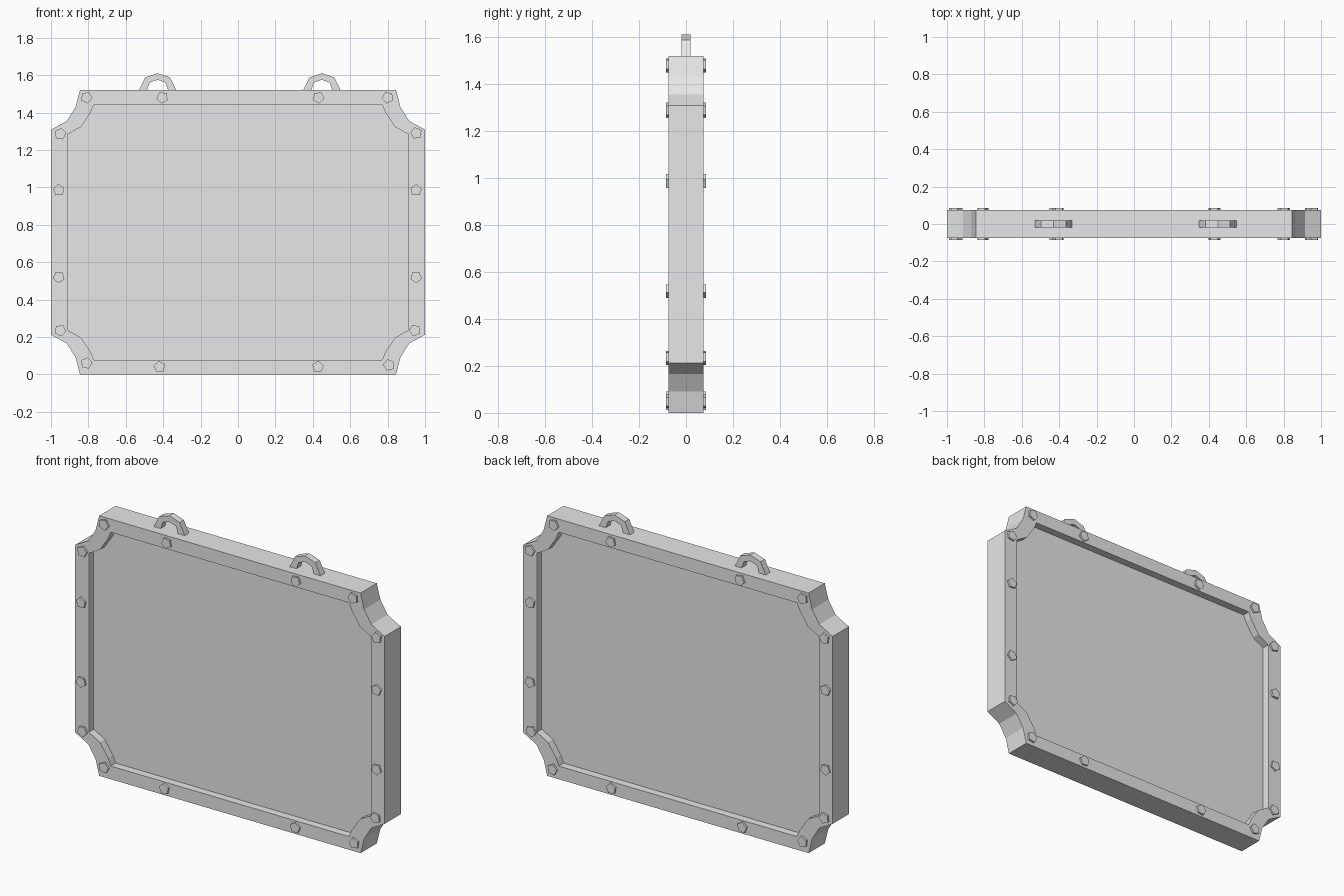
import bpy, bmesh, math

cube = bpy.data.objects.get("Cube")
if cube:
    bpy.data.objects.remove(cube, do_unlink=True)

grey = bpy.data.materials.new("light_grey")
grey.use_nodes = True
grey.diffuse_color = (0.8, 0.8, 0.8, 1)
grey.node_tree.nodes["Principled BSDF"].inputs["Base Color"].default_value = (0.8, 0.8, 0.8, 1)

HALF = 0.075      # half depth of the frame
PANEL = 0.03      # half depth of the recessed panel
MID = 0.76        # height of the centre


def finish(name, bm):
    bmesh.ops.recalc_face_normals(bm, faces=bm.faces)
    mesh = bpy.data.meshes.new(name)
    bm.to_mesh(mesh)
    bm.free()
    mesh.materials.append(grey)
    obj = bpy.data.objects.new(name, mesh)
    bpy.context.collection.objects.link(obj)
    return obj


def loop(bm, points, y):
    return [bm.verts.new((x, y, z)) for x, z in points]


def bridge(bm, a, b):
    n = len(a)
    for i in range(n):
        j = (i + 1) % n
        bm.faces.new((a[i], a[j], b[j], b[i]))


def prism(name, points, half):
    bm = bmesh.new()
    front, back = loop(bm, points, -half), loop(bm, points, half)
    bm.faces.new(front)
    bm.faces.new(back)
    bridge(bm, front, back)
    return finish(name, bm)


def four_corners(corner):
    """Mirror one upper right corner outline into a closed loop."""
    right = corner + [(x, -z) for x, z in reversed(corner)]
    left = [(-x, z) for x, z in reversed(right)]
    return [(x, z + MID) for x, z in right + left]


# Frame with scooped corners and a recessed panel on both sides
outer = four_corners([(0.845, 0.76), (0.868, 0.67), (0.915, 0.595), (1.0, 0.548)])
inner = four_corners([(0.77, 0.683), (0.787, 0.643), (0.84, 0.563), (0.912, 0.523)])
bm = bmesh.new()
rims = []
for side in (-1, 1):
    rim = loop(bm, outer, side * HALF)
    lip = loop(bm, inner, side * HALF)
    floor = loop(bm, inner, side * PANEL)
    bridge(bm, rim, lip)
    bridge(bm, lip, floor)
    bm.faces.new(floor)
    rims.append(rim)
bridge(bm, *rims)
finish("frame_and_panel", bm)

# Five-sided bolts that pass through the frame
bolts = [(-0.81, 1.48), (-0.405, 1.48), (0.43, 1.48), (0.80, 1.48),
         (-0.95, 1.285), (0.953, 1.29), (-0.958, 0.985), (0.952, 0.985),
         (-0.958, 0.52), (0.952, 0.52), (-0.95, 0.235), (0.945, 0.235),
         (-0.81, 0.06), (-0.42, 0.04), (0.427, 0.04), (0.807, 0.05)]
for i, (bx, bz) in enumerate(bolts):
    turn = math.atan2(bz - MID, bx)
    pentagon = [(bx + 0.032 * math.cos(turn + k * math.tau / 5),
                 bz + 0.032 * math.sin(turn + k * math.tau / 5)) for k in range(5)]
    prism(f"bolt_{i + 1}", pentagon, 0.086)

# Arched hanging handles on the top edge
half_arch = [(0.102, 1.515), (0.066, 1.588), (0.0, 1.61)]
half_hole = [(0.0, 1.575), (0.042, 1.56), (0.058, 1.515)]
for name, cx in (("handle_right", -0.43), ("handle_left", 0.448)):
    right = half_arch + [(-x, z) for x, z in half_arch[-2::-1]]
    under = [(-x, z) for x, z in half_hole[:0:-1]] + half_hole
    prism(name, [(cx + x, z) for x, z in right + under], 0.02)
